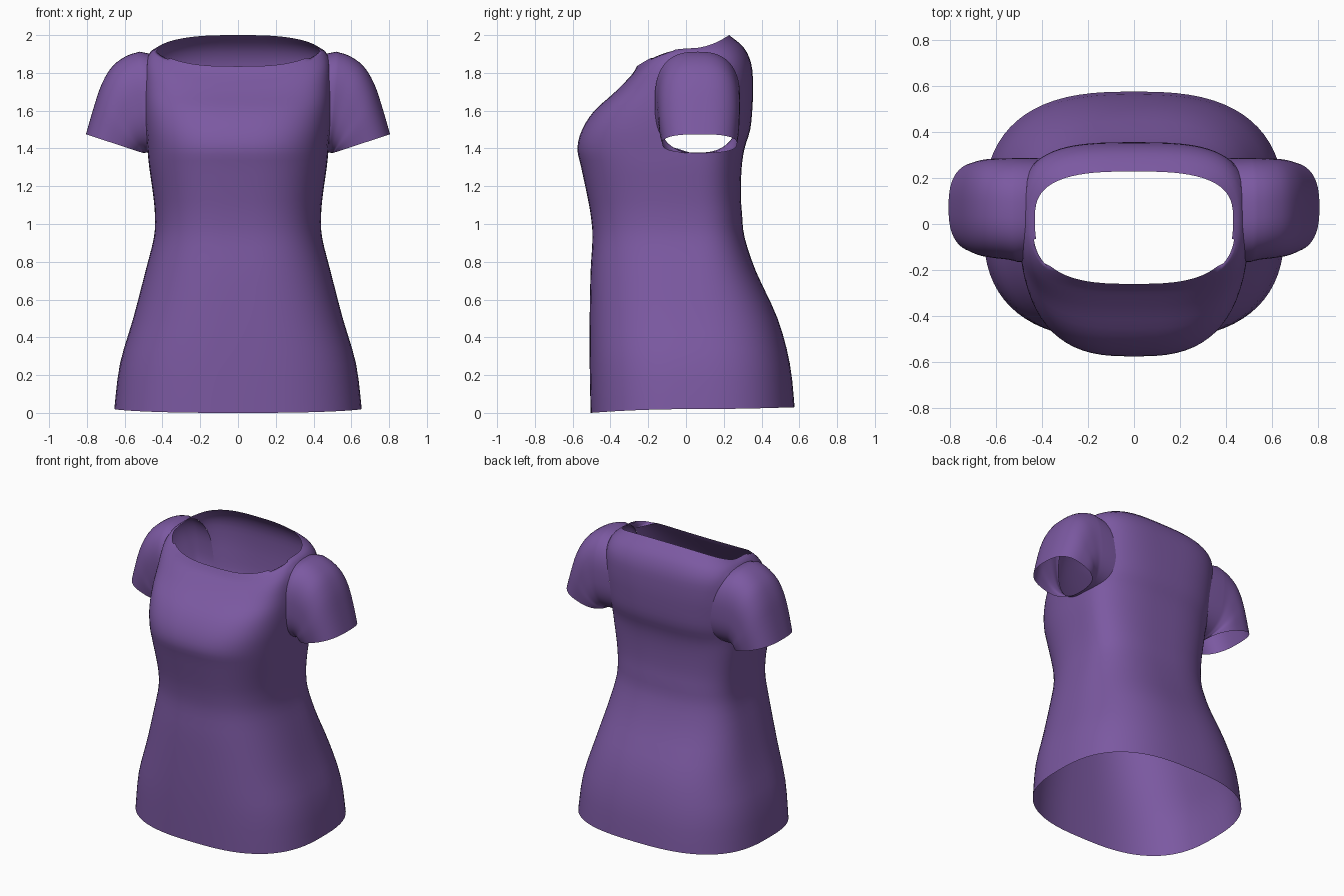
import bpy, bmesh, math
from mathutils import Vector
from mathutils.bvhtree import BVHTree

if "Cube" in bpy.data.objects:
    bpy.data.objects.remove(bpy.data.objects["Cube"])

N = 72
mat = bpy.data.materials.new("purple_cloth")
mat.diffuse_color = (0.2, 0.1, 0.36, 1)
mat.use_nodes = True
mat.node_tree.nodes["Principled BSDF"].inputs["Base Color"].default_value = mat.diffuse_color


def spow(v, n):
    return math.copysign(abs(v) ** (2 / n), v)


def smooth_rows(rows, steps):
    """Catmull-Rom interpolation between rows of section parameters."""
    out = []
    for i in range(len(rows) - 1):
        p0, p1 = rows[max(i - 1, 0)], rows[i]
        p2, p3 = rows[i + 1], rows[min(i + 2, len(rows) - 1)]
        for s in range(steps):
            t = s / steps
            out.append([0.5 * (2 * b + (c - a) * t + (2 * a - 5 * b + 4 * c - d) * t * t
                               + (3 * b - a - 3 * c + d) * t ** 3)
                        for a, b, c, d in zip(p0, p1, p2, p3)])
    return out + [rows[-1]]


def loft(rings):
    bm = bmesh.new()
    vs = [[bm.verts.new(p) for p in r] for r in rings]
    for a, b in zip(vs, vs[1:]):
        for j in range(N):
            k = (j + 1) % N
            bm.faces.new((a[j], a[k], b[k], b[j]))
    return bm


def finish(bm, name):
    me = bpy.data.meshes.new(name)
    bm.to_mesh(me)
    bm.free()
    ob = bpy.data.objects.new(name, me)
    bpy.context.collection.objects.link(ob)
    me.materials.append(mat)
    for p in me.polygons:
        p.use_smooth = True
    return ob


# Torso sections: half width, front y, back y, front z, side z, back z, squareness
torso = [
    (0.655, -0.505, 0.575, 0.00, 0.02, 0.03, 2.7),
    (0.625, -0.510, 0.550, 0.26, 0.26, 0.26, 2.7),
    (0.555, -0.510, 0.485, 0.50, 0.50, 0.50, 2.7),
    (0.490, -0.505, 0.370, 0.75, 0.75, 0.75, 2.7),
    (0.445, -0.495, 0.310, 0.93, 0.93, 0.93, 2.8),
    (0.440, -0.505, 0.297, 1.05, 1.05, 1.05, 2.8),
    (0.450, -0.525, 0.290, 1.16, 1.16, 1.16, 2.8),
    (0.470, -0.555, 0.295, 1.30, 1.30, 1.30, 2.8),
    (0.480, -0.575, 0.310, 1.40, 1.40, 1.40, 2.8),
    (0.490, -0.550, 0.340, 1.50, 1.50, 1.50, 2.9),
    (0.497, -0.485, 0.352, 1.60, 1.61, 1.62, 3.0),
    (0.497, -0.385, 0.355, 1.69, 1.73, 1.74, 3.2),
    (0.490, -0.310, 0.345, 1.765, 1.85, 1.85, 3.3),
    (0.465, -0.280, 0.305, 1.80, 1.91, 1.935, 3.1),
    (0.430, -0.260, 0.228, 1.835, 1.93, 2.00, 2.9),
]
MID = 0.02
rings = []
for w, yf, yb, zf, zs, zb, n in smooth_rows(torso, 3):
    ring = []
    for j in range(N):
        a = 2 * math.pi * j / N
        s = spow(math.sin(a), n)
        y = MID + (s * (yb - MID) if s > 0 else s * (MID - yf))
        z = zs + (zb - zs) * s ** 2 if s > 0 else zs + (zf - zs) * s ** 2
        ring.append((w * spow(math.cos(a), n), y, z))
    rings.append(ring)
body = loft(rings)
tree = BVHTree.FromBMesh(body)

# Armholes: remove side faces, then pull the rim onto a clean curve
CY, CZ, RY, RZ, SQ = 0.06, 1.64, 0.225, 0.262, 2.6


def hole_dist(p):
    return (abs((p.y - CY) / RY) ** SQ + abs((p.z - CZ) / RZ) ** SQ) ** (1 / SQ)


def on_body(y, z):
    hit = tree.ray_cast(Vector((2, y, z)), Vector((-1, 0, 0)))[0]
    return hit.x if hit and hit.x > 0.3 else 0.45


def in_hole(f):
    c = f.calc_center_median()
    return abs(c.x) > 0.3 and hole_dist(c) < 1


bmesh.ops.delete(body, geom=[f for f in body.faces if in_hole(f)], context='FACES')
for v in body.verts:
    if v.is_boundary and abs(v.co.x) > 0.3 and 1.3 < v.co.z < 1.92 and 0.7 < hole_dist(v.co) < 1.3:
        d = hole_dist(v.co)
        y, z = CY + (v.co.y - CY) / d, CZ + (v.co.z - CZ) / d
        v.co = (math.copysign(on_body(y, z), v.co.x), y, z)
finish(body, "shirt_body")

# Sleeve sections fan around the armpit: top x, z, bottom x, z, front y, back y
sleeve = [
    (0.520, 1.912, 0.485, 1.378, -0.165, 0.287),
    (0.590, 1.890, 0.490, 1.377, -0.155, 0.285),
    (0.665, 1.835, 0.495, 1.376, -0.150, 0.285),
    (0.720, 1.745, 0.500, 1.376, -0.145, 0.283),
    (0.760, 1.630, 0.500, 1.375, -0.140, 0.280),
    (0.805, 1.475, 0.500, 1.375, -0.125, 0.270),
]
rings = []
angles = [2 * math.pi * j / N for j in range(N)]
start = []
for a in angles:
    y, z = CY + RY * spow(math.cos(a), SQ), CZ + RZ * spow(math.sin(a), SQ)
    start.append((on_body(y, z), y, z))
rings.append(start)
for tx, tz, bx, bz, yf, yb in smooth_rows(sleeve, 3):
    ring = []
    for a in angles:
        u = (spow(math.sin(a), SQ) + 1) / 2
        y = (yf + yb) / 2 + (yb - yf) / 2 * spow(math.cos(a), SQ)
        ring.append((bx + (tx - bx) * u, y, bz + (tz - bz) * u))
    rings.append(ring)
ob = finish(loft(rings), "sleeves")
ob.modifiers.new("mirror", 'MIRROR').use_axis[0] = True
